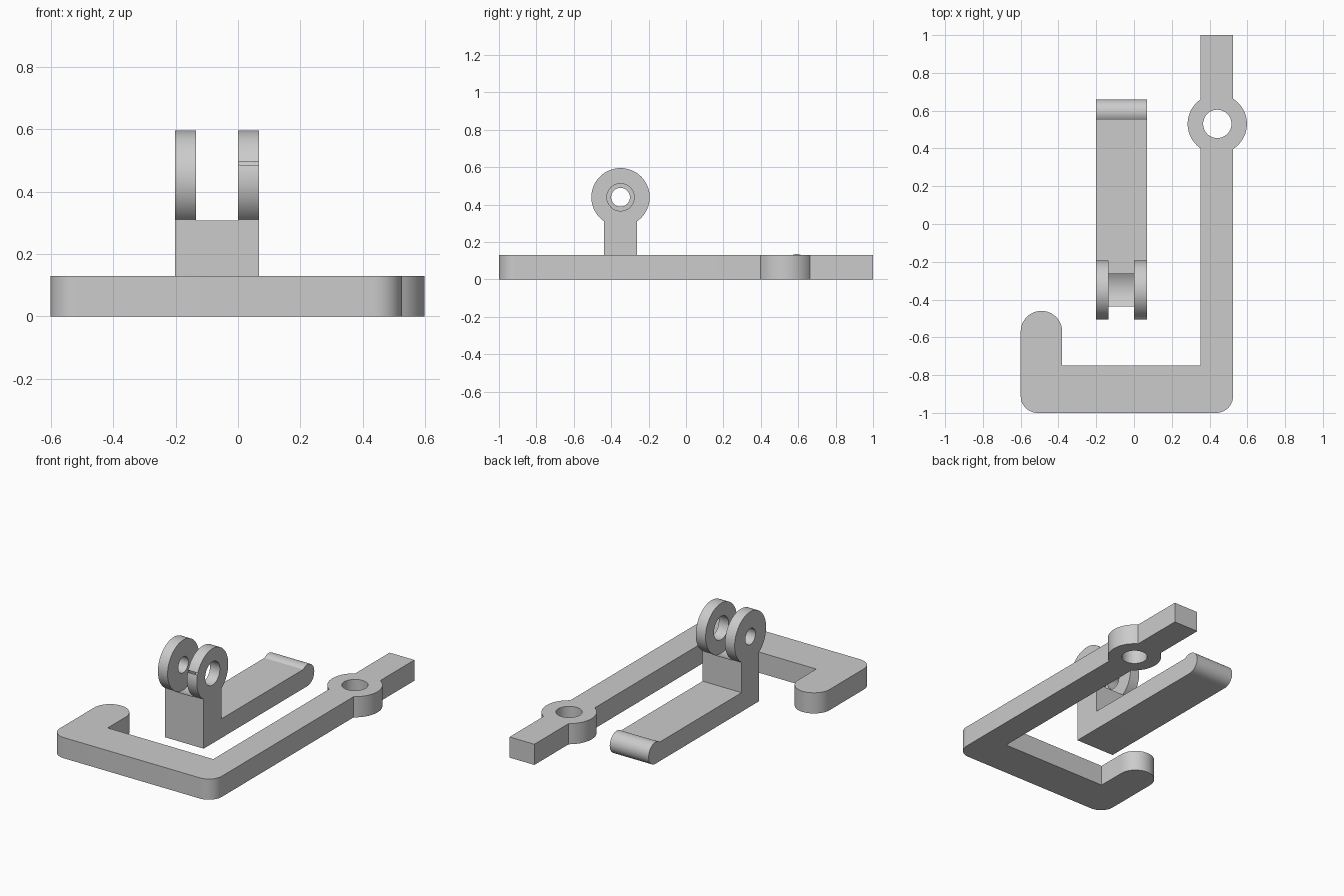
import bpy, bmesh, math
from mathutils import Matrix

if "Cube" in bpy.data.objects:
    bpy.data.objects.remove(bpy.data.objects["Cube"])

grey = bpy.data.materials.new("plain grey")
grey.diffuse_color = (0.6, 0.6, 0.6, 1)
grey.use_nodes = True
grey.node_tree.nodes["Principled BSDF"].inputs["Base Color"].default_value = grey.diffuse_color


def arc(cx, cy, r, a0, a1, n=24):
    """Points on an arc, angles in degrees."""
    angles = [math.radians(a0 + (a1 - a0) * i / n) for i in range(n + 1)]
    return [(cx + r * math.cos(a), cy + r * math.sin(a)) for a in angles]


def circle(cx, cy, r, n=64):
    return arc(cx, cy, r, 0, 360, n)[:-1]


def slab(name, loops, depth, place):
    """Fill closed loops (later loops are holes), extrude 0..depth, then place."""
    curve = bpy.data.curves.new(name, 'CURVE')
    curve.dimensions = '2D'
    curve.fill_mode = 'BOTH'
    curve.extrude = depth / 2
    for loop in loops:
        spline = curve.splines.new('POLY')
        spline.points.add(len(loop) - 1)
        for p, (x, y) in zip(spline.points, loop):
            p.co = (x, y, 0, 1)
        spline.use_cyclic_u = True
    obj = bpy.data.objects.new(name, curve)
    bpy.context.collection.objects.link(obj)
    select(obj)
    bpy.ops.object.convert(target='MESH')
    obj = bpy.context.object
    bm = bmesh.new()
    bm.from_mesh(obj.data)
    bmesh.ops.remove_doubles(bm, verts=bm.verts, dist=1e-5)
    bmesh.ops.recalc_face_normals(bm, faces=bm.faces)
    bm.transform(place @ Matrix.Translation((0, 0, depth / 2)))
    bm.to_mesh(obj.data)
    bm.free()
    obj.data.materials.clear()
    obj.data.materials.append(grey)
    return obj


def select(obj):
    bpy.ops.object.select_all(action='DESELECT')
    obj.select_set(True)
    bpy.context.view_layer.objects.active = obj


def along_x(x):
    """Map a (y, z) profile so that it is extruded along x, starting at x."""
    return Matrix(((0, 0, 1, x), (1, 0, 0, 0), (0, 1, 0, 0), (0, 0, 0, 1)))


def smooth(obj):
    select(obj)
    bpy.ops.object.shade_smooth_by_angle(angle=math.radians(30))


# Flat hooked lever with a round pivot eye
ex, ey, er = 0.441, 0.53, 0.157
x0, x1 = 0.353, 0.525
aR = math.degrees(math.acos((x1 - ex) / er))
aL = math.degrees(math.acos((x0 - ex) / er))
outline = (arc(-0.51, -0.91, 0.09, 180, 270, 12)
           + arc(0.435, -0.91, 0.09, 270, 360, 12)
           + arc(ex, ey, er, -aR, aR)
           + [(x1, 1.0), (x0, 1.0)]
           + arc(ex, ey, er, aL, 360 - aL)
           + [(x0, -0.75), (-0.38, -0.75)]
           + arc(-0.49, -0.57, 0.11, 0, 180))
lever = slab("hooked_lever", [outline, circle(ex, ey, 0.075)], 0.13, Matrix())
smooth(lever)

# Clevis bracket: foot with a rounded toe, upright post and round head
hy, hz, hr = -0.35, 0.439, 0.156
half = 0.0875
tr, top = 0.0675, 0.12
toe = 180 - math.degrees(math.asin((top - tr) / tr))
neck = math.degrees(math.acos(half / hr))
profile = ([(hy - half, 0)]
           + arc(0.592, tr, tr, -90, toe)
           + [(hy + half, top)]
           + arc(hy, hz, hr, -neck, 180 + neck, 64))
bracket = slab("clevis_bracket", [profile], 0.27, along_x(-0.202))

# Slot between the lugs, then a small and a large pin hole
cuts = [("slot_cutter", hr + 0.002, -0.135, 0.135),
        ("small_hole_cutter", 0.05, -0.3, 0.2),
        ("large_hole_cutter", 0.073, -0.06, 0.3)]
for name, r, x, depth in cuts:
    cutter = slab(name, [circle(hy, hz, r)], depth, along_x(x))
    mod = bracket.modifiers.new(name, 'BOOLEAN')
    mod.operation = 'DIFFERENCE'
    mod.solver = 'EXACT'
    mod.object = cutter
    select(bracket)
    bpy.ops.object.modifier_apply(modifier=name)
    bpy.data.objects.remove(cutter)
smooth(bracket)
